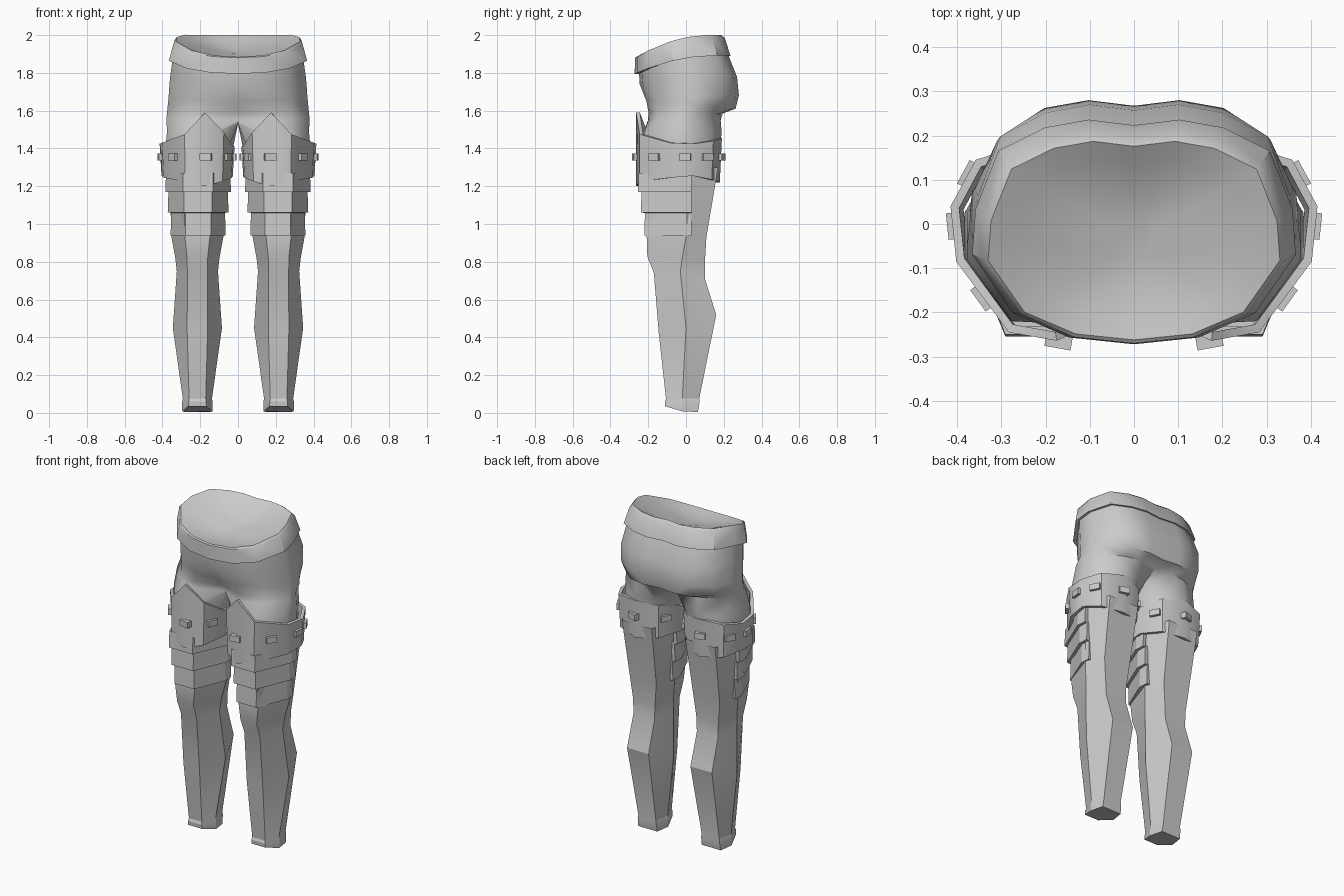
import bpy, bmesh, math
from mathutils import Vector, Matrix

cube = bpy.data.objects.get("Cube")
if cube:
    bpy.data.objects.remove(cube)

cloth = bpy.data.materials.new("plain_grey")
cloth.use_nodes = True
cloth.diffuse_color = (0.6, 0.6, 0.6, 1)
cloth.node_tree.nodes["Principled BSDF"].inputs["Base Color"].default_value = (0.6, 0.6, 0.6, 1)


def loft(name, rings, closed=True, skip=(), cap=False, thick=0, angle=35):
    """Skin a list of rings, mirror it to the other side and shade it."""
    bm = bmesh.new()
    rows = [[bm.verts.new(p) for p in ring] for ring in rings]
    n = len(rows[0])
    for r, (a, b) in enumerate(zip(rows, rows[1:])):
        for i in range(n if closed else n - 1):
            if (r, i) not in skip:
                j = (i + 1) % n
                bm.faces.new((a[i], b[i], b[j], a[j]))
    if cap:
        bm.faces.new(rows[-1])
    bmesh.ops.recalc_face_normals(bm, faces=bm.faces)
    return finish(name, bm, thick, angle)


def finish(name, bm, thick=0, angle=35):
    mesh = bpy.data.meshes.new(name)
    bm.to_mesh(mesh)
    bm.free()
    mesh.materials.append(cloth)
    ob = bpy.data.objects.new(name, mesh)
    bpy.context.collection.objects.link(ob)
    bpy.ops.object.select_all(action='DESELECT')
    ob.select_set(True)
    bpy.context.view_layer.objects.active = ob
    if thick:
        solid = ob.modifiers.new("thickness", 'SOLIDIFY')
        solid.thickness, solid.offset = thick, -1
        bpy.ops.object.modifier_apply(modifier=solid.name)
    mirror = ob.modifiers.new("mirror", 'MIRROR')
    mirror.merge_threshold = 0.001
    bpy.ops.object.modifier_apply(modifier=mirror.name)
    bpy.ops.object.shade_smooth_by_angle(angle=math.radians(angle))
    return ob


# Half outline of the hips, from front centre to back centre
HALF = [(0, -1), (.4, -.94), (.75, -.72), (1, -.2), (.98, .2), (.84, .72), (.55, .93), (.28, 1), (0, .95)]


def hip_ring(hw, yf, yb, zf, zs, zb, dent=0, flat=0):
    ring = []
    for u, v in HALF:
        z = zs + (zb - zf) / 2 * v + ((zf + zb) / 2 - zs) * v * v
        y = (yf + yb) / 2 + (yb - yf) / 2 * v
        ring.append(Vector((u * hw, y, z)))
    ring[0].y += dent
    ring[5].y -= flat
    return ring


ANGLES = [-60, -20, 25, 75, 105, 140, 175, 210, 240, 270]


def thigh_ring(cx, rx, cy, ry, z):
    return [Vector((cx + rx * math.sin(math.radians(a)), cy - ry * math.cos(math.radians(a)), z))
            for a in ANGLES]


# Hips flowing into the thighs
hips = [hip_ring(.345, -.25, .222, 1.82, 1.89, 1.90),
        hip_ring(.36, -.245, .27, 1.74, 1.78, 1.78),
        hip_ring(.368, -.225, .28, 1.65, 1.67, 1.68, .02, .02),
        hip_ring(.374, -.213, .262, 1.59, 1.61, 1.61, .06, .045),
        hip_ring(.378, -.213, .195, 1.55, 1.57, 1.585, .085, .01)]
for ring in hips:
    ring.append(Vector((0, 0, ring[0].z)))
crotch = thigh_ring(.197, .186, -.025, .215, 1.48)
for i, y in ((0, -.11), (8, .09), (9, 0)):
    crotch[i] = Vector((0, y, 1.53))
inner = {(r, i) for r in range(5) for i in (8, 9)}
loft("hips", hips + [crotch, thigh_ring(.207, .182, -.027, .205, 1.41),
                     thigh_ring(.207, .165, -.02, .185, 1.28)], skip=inner, angle=46)

# Waistband
rim = (.33, -.262, .187, 1.885, 1.98, 2.0)
loft("waistband", [hip_ring(*rim),
                   hip_ring(.342, -.27, .205, 1.88, 1.965, 1.985),
                   hip_ring(.366, -.272, .236, 1.795, 1.875, 1.89),
                   hip_ring(.343, -.25, .22, 1.795, 1.88, 1.89)], closed=False)

# Shallow dished surface inside the waist
bowl = []
for scale, drop in ((1, 0), (.8, .02), (.5, .045), (.2, .055)):
    bowl.append([Vector((p.x * scale, -.037 + (p.y + .037) * scale, 1.95 + (p.z - 1.95) * scale - drop))
                 for p in hip_ring(*rim)])
dish = loft("waist_opening", bowl, closed=False, cap=True, angle=60)
if dish.data.polygons[0].normal.z < 0:
    dish.data.flip_normals()

# Six-sided lower legs: front, side and wider back pairs of corners
CX = .215


def leg_ring(zf, zm, zb, w, f, yf, ym, yb):
    b = f * 1.35
    pts = [(-f, yf, zf), (f, yf, zf), (w, ym, zm), (b, yb, zb), (-b, yb, zb), (-w, ym, zm)]
    return [(CX + x, y, z) for x, y, z in pts]


loft("lower_legs", [leg_ring(1.3, 1.3, 1.3, .15, .075, -.215, .02, .17),
                    leg_ring(.93, .93, .93, .137, .066, -.208, 0, .108),
                    leg_ring(.83, .82, .8, .117, .055, -.205, -.02, .1),
                    leg_ring(.74, .75, .71, .109, .053, -.17, -.03, .1),
                    leg_ring(.43, .45, .52, .13, .054, -.145, 0, .16),
                    leg_ring(.075, .075, .075, .077, .044, -.106, -.02, .07),
                    leg_ring(.06, .06, .06, .081, .046, -.112, -.02, .072),
                    leg_ring(.035, .008, .005, .08, .048, -.11, -.02, .063)], cap=True, angle=20)

# Stepped plates above the knee
for name, top, bottom, w, y in (("upper_knee_plates", 1.27, 1.17, .17, -.25),
                                ("middle_knee_plates", 1.18, 1.06, .157, -.235),
                                ("lower_knee_plates", 1.07, .94, .142, -.217)):
    rings = []
    for z, grow in ((top, 0), (bottom, .004)):
        half = [(w * .98 + grow, .03), (w + grow, -.03), (w * .47, y - grow)]
        rings.append([(CX - .004 + s * x, v, z) for s, side in ((1, half), (-1, half[::-1]))
                      for x, v in side])
    loft(name, rings, closed=False, thick=.022, angle=20)

# Thigh bands: plan outline with top and bottom heights, peaked at the front
BAND = [(.175, -.264, 1.59, 1.2), (.283, -.245, 1.475, 1.225), (.402, -.085, 1.43, 1.245),
        (.415, .04, 1.425, 1.255), (.358, .145, 1.44, 1.235), (.22, .19, 1.455, 1.22),
        (.085, .145, 1.44, 1.235), (.018, .02, 1.41, 1.25), (.025, -.1, 1.41, 1.245),
        (.075, -.22, 1.485, 1.225)]
CENTRE = Vector((.215, -.03))


def shrink(x, y, s):
    return CENTRE.x + (x - CENTRE.x) * s, y if y < -.2 else CENTRE.y + (y - CENTRE.y) * s


loft("thigh_bands", [[(x, y, t) for x, y, t, b in BAND],
                     [(*shrink(x, y, .95), b) for x, y, t, b in BAND]], thick=.02, angle=42)

# Small studs lying on the faces of each thigh band: (face, position along it)
bm = bmesh.new()
for face, along in ((0, -.05), (1, .5), (2, .65), (3, .7), (4, .95), (6, .3), (7, .5), (8, .6)):
    a, b = (Vector(shrink(*BAND[i % len(BAND)][:2], .98)) for i in (face, face + 1))
    spot = a.lerp(b, along)
    place = Matrix.Translation((spot.x, spot.y, 1.355)) @ Matrix.Rotation(math.atan2(*(b - a).yx), 4, 'Z')
    bmesh.ops.create_cube(bm, size=1, matrix=place @ Matrix.Diagonal((.06, .032, .036, 1)))
finish("band_studs", bm)
